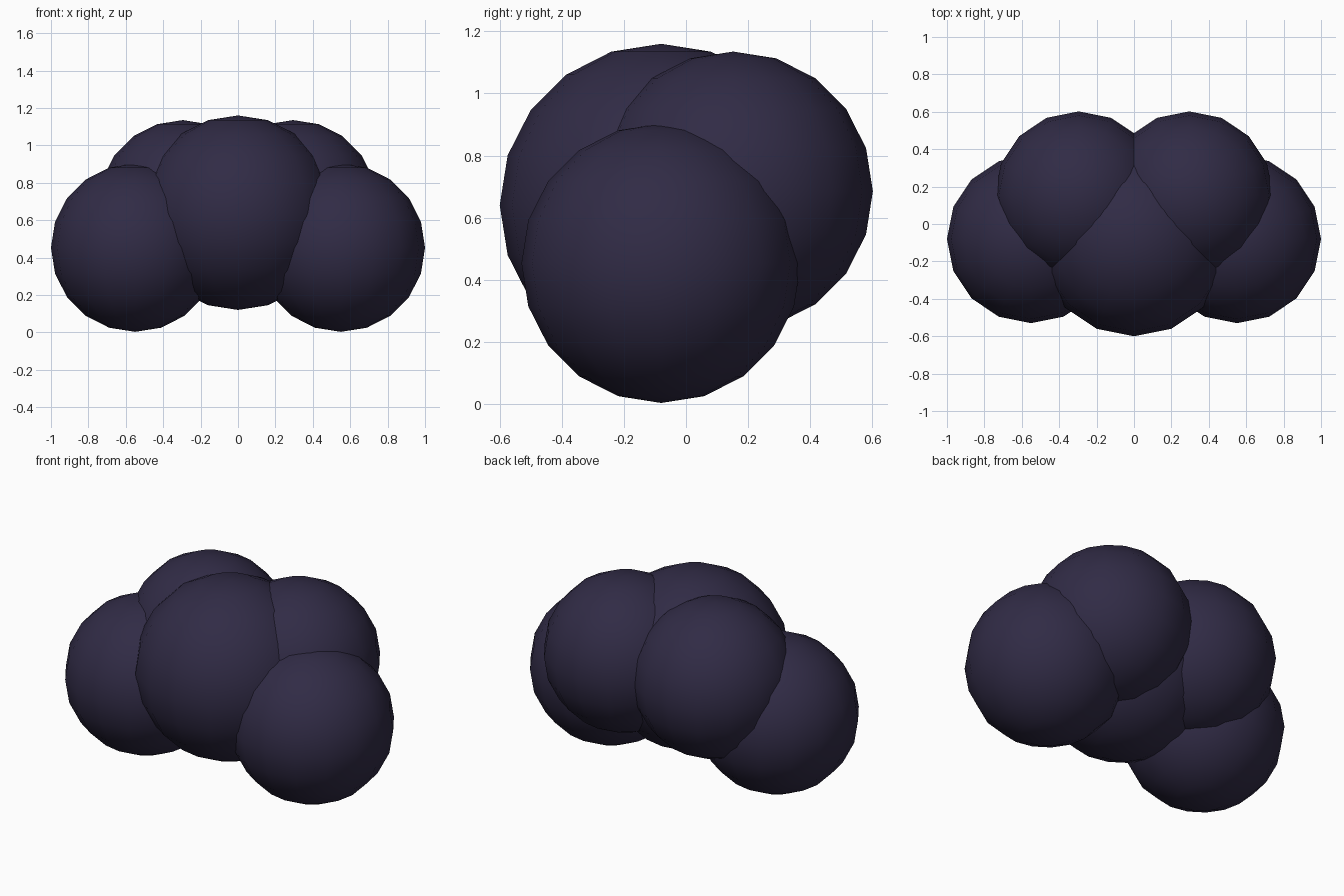
import bpy

if "Cube" in bpy.data.objects:
    bpy.data.objects.remove(bpy.data.objects["Cube"])

mat = bpy.data.materials.new("dark_violet")
mat.diffuse_color = (0.03, 0.024, 0.06, 1)
mat.use_nodes = True
mat.node_tree.nodes["Principled BSDF"].inputs["Base Color"].default_value = mat.diffuse_color


def puff(name, centre, radius):
    """One smooth low-poly ball of the cloud."""
    bpy.ops.mesh.primitive_uv_sphere_add(
        segments=16, ring_count=10, radius=radius, location=centre)
    ob = bpy.context.object
    ob.name = name
    ob.data.materials.append(mat)
    bpy.ops.object.shade_smooth()


# Large middle puff at the front
puff("middle_puff", (0, -0.08, 0.64), 0.52)

# Mirrored side and back puffs
for side, s in (("left", -1), ("right", 1)):
    puff(side + "_side_puff", (s * 0.55, -0.08, 0.453), 0.45)
    puff(side + "_back_puff", (s * 0.295, 0.152, 0.685), 0.45)
